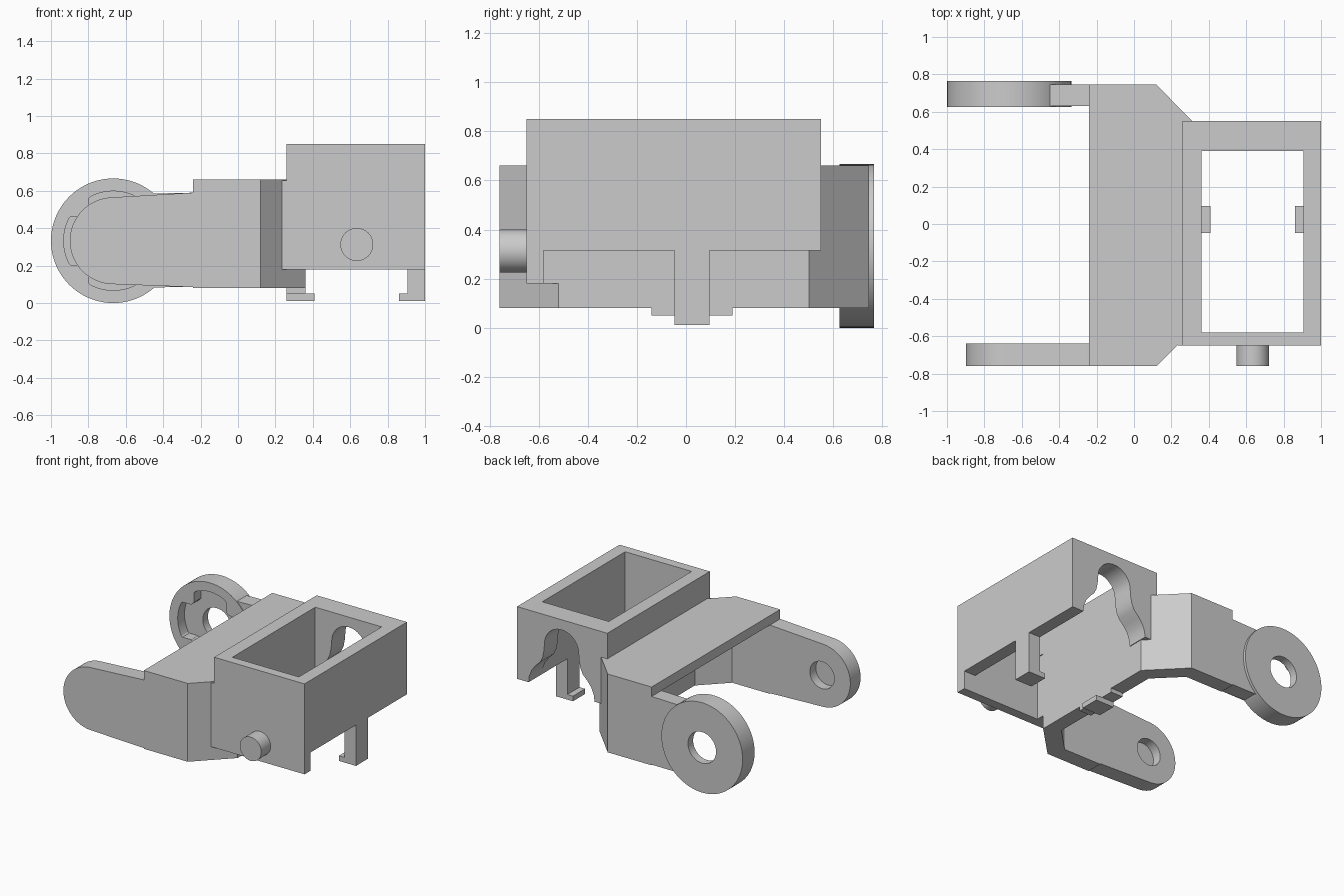
import bpy, bmesh
from math import sin, cos, pi, radians

cube = bpy.data.objects.get("Cube")
if cube:
    bpy.data.objects.remove(cube, do_unlink=True)

grey = bpy.data.materials.new("plain grey")
grey.use_nodes = True
grey.diffuse_color = (0.6, 0.6, 0.6, 1)
grey.node_tree.nodes["Principled BSDF"].inputs["Base Color"].default_value = (0.6, 0.6, 0.6, 1)


def prism(name, outline, axis, low, high):
    """Extrude an outline: (x, y) along Z or (x, z) along Y."""
    place = (lambda a, b, c: (a, b, c)) if axis == "Z" else (lambda a, b, c: (a, c, b))
    bm = bmesh.new()
    ends = [[bm.verts.new(place(a, b, c)) for a, b in outline] for c in (low, high)]
    for end in ends:
        bm.faces.new(end)
    n = len(outline)
    for i in range(n):
        j = (i + 1) % n
        bm.faces.new((ends[0][i], ends[0][j], ends[1][j], ends[1][i]))
    bmesh.ops.recalc_face_normals(bm, faces=bm.faces)
    mesh = bpy.data.meshes.new(name)
    bm.to_mesh(mesh)
    bm.free()
    mesh.materials.append(grey)
    obj = bpy.data.objects.new(name, mesh)
    bpy.context.collection.objects.link(obj)
    return obj


def block(name, x0, x1, y0, y1, z0, z1):
    return prism(name, [(x0, y0), (x1, y0), (x1, y1), (x0, y1)], "Z", z0, z1)


def arc(cx, cz, r, start, end, steps):
    angles = [radians(start + (end - start) * i / steps) for i in range(steps + 1)]
    return [(cx + r * cos(a), cz + r * sin(a)) for a in angles]


def circle(cx, cz, r, steps=64):
    return arc(cx, cz, r, 0, 360, steps)[:-1]


def activate(obj):
    bpy.ops.object.select_all(action="DESELECT")
    obj.select_set(True)
    bpy.context.view_layer.objects.active = obj


def cut(obj, cutter):
    mod = obj.modifiers.new("cut", "BOOLEAN")
    mod.operation, mod.solver, mod.object = "DIFFERENCE", "EXACT", cutter
    activate(obj)
    bpy.ops.object.modifier_apply(modifier=mod.name)
    bpy.data.objects.remove(cutter, do_unlink=True)


def smooth(obj):
    activate(obj)
    bpy.ops.object.shade_smooth_by_angle(angle=radians(25))


PX, PZ = -0.667, 0.333      # pivot axis of the two arms
BX = 0.635                  # middle of the socket

# Bracket: chamfered U-shaped wall with a flat roof
outer = [(-0.24, -0.76), (0.12, -0.76), (0.36, -0.52),
         (0.36, 0.50), (0.12, 0.745), (-0.24, 0.745)]
inner = [(-0.24, 0.63), (0.07, 0.63), (0.25, 0.45),
         (0.25, -0.46), (0.07, -0.64), (-0.24, -0.64)]
prism("bracket_wall", outer + inner, "Z", 0.08, 0.59)
prism("bracket_roof", outer, "Z", 0.59, 0.66)

# Front arm: rounded, slightly tapered, with a blind pivot hole inside
front_arm = prism("front_arm", [(-0.24, 0.085), (-0.24, 0.59)] + arc(PX, PZ, 0.232, 92, 268, 40),
                  "Y", -0.76, -0.64)
cut(front_arm, prism("cutter", circle(PX, PZ, 0.1), "Y", -0.71, -0.6))
smooth(front_arm)

# Back arm: short strap meeting the pivot disc
prism("back_arm", [(-0.24, 0.085), (-0.24, 0.59), (-0.46, 0.585)]
      + arc(PX, PZ, 0.325, 50, -50, 20) + [(-0.46, 0.09)], "Y", 0.63, 0.745)

# Pivot disc: notched recess on the inside and a through hole
disc = prism("pivot_disc", circle(PX, PZ, 0.333, 80), "Y", 0.625, 0.765)


def notch_radius(a):
    side = min(abs(cos(a)), abs(sin(a)))
    return 0.265 if side * 0.265 <= 0.13 else max(0.2, 0.13 / side)


turns = [2 * pi * i / 144 for i in range(144)]
recess = [(PX + notch_radius(a) * cos(a), PZ + notch_radius(a) * sin(a)) for a in turns]
cut(disc, prism("cutter", recess, "Y", 0.5, 0.705))
cut(disc, prism("cutter", circle(PX, PZ, 0.115), "Y", 0.5, 0.9))
smooth(disc)

# Socket walls
block("socket_front_wall", 0.26, 1, -0.65, -0.58, 0.18, 0.85)
block("socket_right_wall", 0.905, 1, -0.58, 0.39, 0.315, 0.85)
block("socket_left_wall", 0.26, 0.36, -0.58, 0.39, 0.66, 0.85)
block("socket_corner", 0.235, 0.36, -0.65, -0.5, 0.18, 0.655)

# Socket back wall with a flared arch opening
flare = [(0.27, 0.315), (0.265, 0.36), (0.245, 0.41), (0.215, 0.45), (0.175, 0.49),
         (0.155, 0.53), (0.145, 0.58)]
arch = ([(BX + d, z) for d, z in flare] + arc(BX, 0.635, 0.14, 0, 180, 24)
        + [(BX - d, z) for d, z in reversed(flare)])
back_wall = prism("socket_back_wall", [(0.26, 0.315), (0.26, 0.85), (1, 0.85), (1, 0.315)] + arch,
                  "Y", 0.39, 0.55)
smooth(back_wall)

# Side peg
smooth(prism("side_peg", circle(BX, 0.313, 0.088, 48), "Y", -0.76, -0.65))

# Hooked clips under the socket
prism("right_clip", [(1, 0.315), (0.905, 0.315), (0.905, 0.05), (0.86, 0.05), (0.86, 0.012), (1, 0.012)],
      "Y", -0.047, 0.095)
block("left_clip_base", 0.26, 0.36, -0.14, 0.19, 0.05, 0.08)
block("left_clip_foot", 0.26, 0.41, -0.047, 0.095, 0.012, 0.05)
